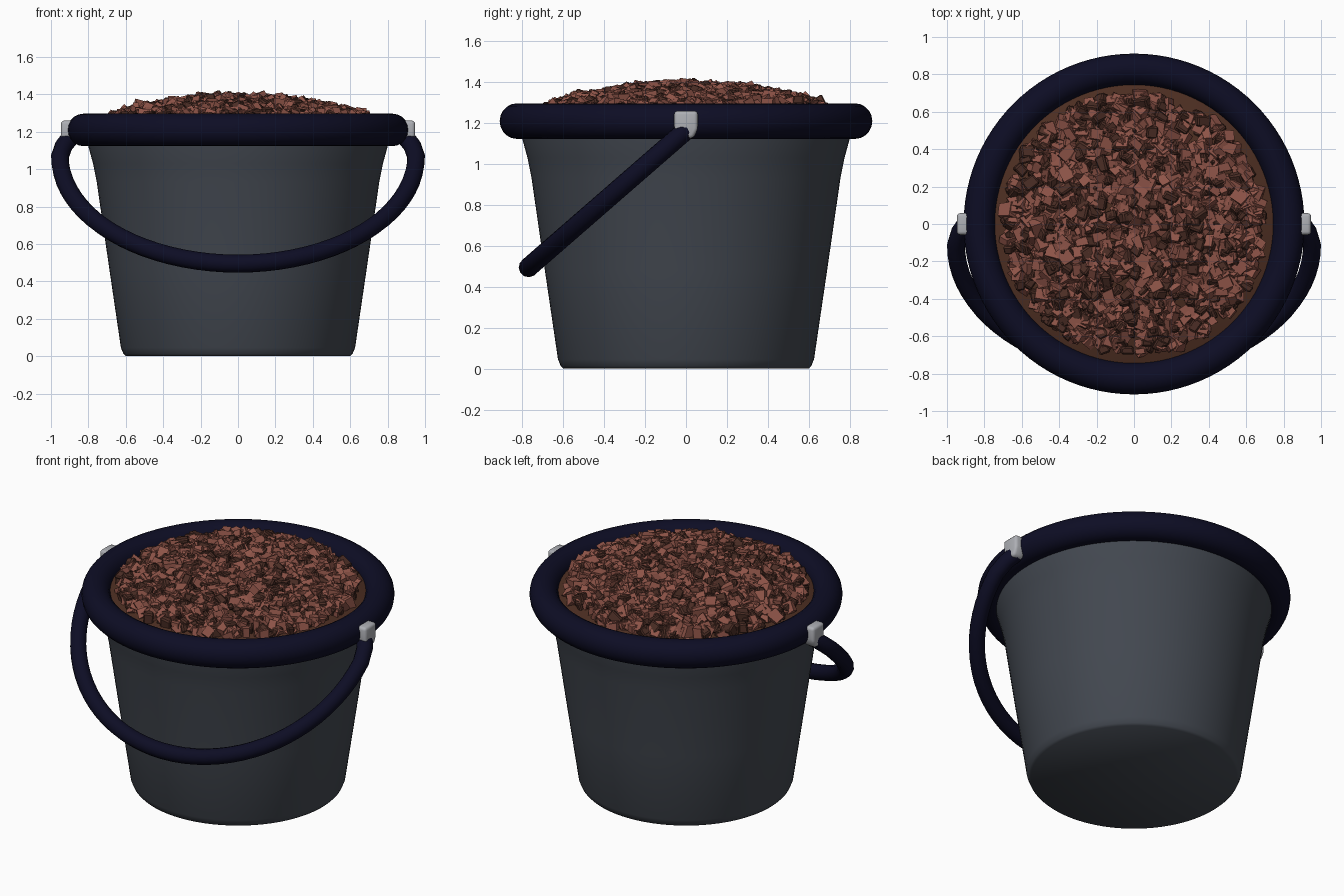
import bpy, bmesh, math, random
from mathutils import Matrix, Vector, Euler

random.seed(7)
cube = bpy.data.objects.get("Cube")
if cube:
    bpy.data.objects.remove(cube, do_unlink=True)


def material(name, rgb):
    m = bpy.data.materials.new(name)
    m.use_nodes = True
    colour = (*rgb, 1)
    m.diffuse_color = colour
    m.node_tree.nodes["Principled BSDF"].inputs["Base Color"].default_value = colour
    return m


GREY = material("bucket grey", (0.055, 0.064, 0.08))
NAVY = material("dark navy", (0.004, 0.004, 0.018))
METAL = material("clip light grey", (0.42, 0.43, 0.46))
SOIL = material("soil brown", (0.075, 0.028, 0.016))
RED = material("red brown", (0.27, 0.088, 0.064))
DARK = material("dark brown", (0.07, 0.026, 0.018))


def add(name, bm, mat, smooth=None):
    bmesh.ops.recalc_face_normals(bm, faces=bm.faces)
    mesh = bpy.data.meshes.new(name)
    bm.to_mesh(mesh)
    bm.free()
    mesh.materials.append(mat)
    ob = bpy.data.objects.new(name, mesh)
    bpy.context.collection.objects.link(ob)
    if smooth:
        shade(ob, smooth)
    return ob


def shade(ob, degrees):
    bpy.ops.object.select_all(action="DESELECT")
    ob.select_set(True)
    bpy.context.view_layer.objects.active = ob
    bpy.ops.object.shade_smooth_by_angle(angle=math.radians(degrees))


def lathe(name, profile, mat, closed=False, cap=False, smooth=50, steps=96):
    """Revolve (radius, height) points around z."""
    bm = bmesh.new()
    rings = []
    for r, z in profile:
        rings.append([bm.verts.new((r * math.cos(a), r * math.sin(a), z))
                      for a in (2 * math.pi * i / steps for i in range(steps))])
    pairs = list(zip(rings, rings[1:]))
    if closed:
        pairs.append((rings[-1], rings[0]))
    for a, b in pairs:
        for i in range(steps):
            j = (i + 1) % steps
            bm.faces.new((a[i], a[j], b[j], b[i]))
    if cap:
        bm.faces.new(rings[0])
    return add(name, bm, mat, smooth)


# Bucket body with a flat base and a flared top
lathe("bucket_body", [(0.6, 0), (0.612, 0.012), (0.626, 0.045), (0.69, 0.48),
                      (0.755, 0.93), (0.775, 1.03), (0.805, 1.14), (0.81, 1.22)],
      GREY, cap=True, smooth=80)

# Thick rounded rim
rim = [(0.826 + 0.085 * math.cos(a), 1.21 + 0.087 * math.sin(a))
       for a in (2 * math.pi * i / 20 for i in range(20))]
lathe("rim", rim, NAVY, closed=True)


# Domed soil bed under the loose chunks
def mound(r):
    return 1.35 - 0.12 * (r / 0.75) ** 2


lathe("soil_bed", [(r, mound(r)) for r in (0.01, 0.15, 0.3, 0.45, 0.6, 0.7, 0.76)],
      SOIL, cap=True)


# Loose chunks scattered over the mound
def chunks(name, count, size, mat, bevel=0):
    bm = bmesh.new()
    for _ in range(count):
        a = random.uniform(0, 2 * math.pi)
        r = 0.685 * math.sqrt(random.random())
        s = size * random.uniform(0.75, 1.25)
        place = Vector((r * math.cos(a), r * math.sin(a),
                        mound(r) + random.uniform(-0.005, 0.025)))
        turn = Euler([random.uniform(0, 2 * math.pi) for _ in range(3)]).to_matrix().to_4x4()
        scale = Matrix.Diagonal((s, s * random.uniform(0.7, 1.1),
                                 s * random.uniform(0.5, 0.9), 1))
        new = bmesh.ops.create_cube(bm, size=1,
                                    matrix=Matrix.Translation(place) @ turn @ scale)
        for v in new["verts"]:
            v.co += Vector([random.uniform(-0.1, 0.1) * s for _ in range(3)])
    if bevel:
        bmesh.ops.bevel(bm, geom=bm.edges[:], offset=bevel, segments=1,
                        affect="EDGES", clamp_overlap=False)
    add(name, bm, mat)


chunks("red_chunks", 1150, 0.062, RED)
chunks("dark_chunks", 600, 0.064, DARK, bevel=0.008)

# Carrying handle: a round tube swung down towards the front
path = [(-0.9, 0.0), (-0.932, 0.06)]
for i in range(41):
    a = math.pi * i / 40
    path.append((-0.952 * math.cos(a), 0.145 + 0.855 * math.sin(a)))
path += [(0.932, 0.06), (0.9, 0.0)]
curve = bpy.data.curves.new("handle", "CURVE")
curve.dimensions = "3D"
curve.bevel_depth = 0.048
curve.bevel_resolution = 4
curve.use_fill_caps = True
spline = curve.splines.new("POLY")
spline.points.add(len(path) - 1)
for p, (x, s) in zip(spline.points, path):
    p.co = (x, -0.77 * s, 1.165 - 0.67 * s, 1)
curve.materials.append(NAVY)
handle = bpy.data.objects.new("handle", curve)
bpy.context.collection.objects.link(handle)
bpy.ops.object.select_all(action="DESELECT")
handle.select_set(True)
bpy.context.view_layer.objects.active = handle
bpy.ops.object.convert(target="MESH")
shade(bpy.context.view_layer.objects.active, 50)

# Clips that hold the handle on the rim
outline = [(-0.058, 1.26), (0.058, 1.26), (0.058, 1.17), (0.035, 1.125),
           (-0.035, 1.125), (-0.058, 1.17)]
for side, name in ((1, "left_clip"), (-1, "right_clip")):
    bm = bmesh.new()
    face = bm.faces.new([bm.verts.new((side * 0.87, y, z)) for y, z in outline])
    out = bmesh.ops.extrude_face_region(bm, geom=[face])
    moved = [v for v in out["geom"] if isinstance(v, bmesh.types.BMVert)]
    bmesh.ops.translate(bm, verts=moved, vec=(side * 0.077, 0, 0))
    bmesh.ops.bevel(bm, geom=bm.edges[:], offset=0.018, segments=3, affect="EDGES",
                    profile=0.5, clamp_overlap=True)
    add(name, bm, METAL, 40)
